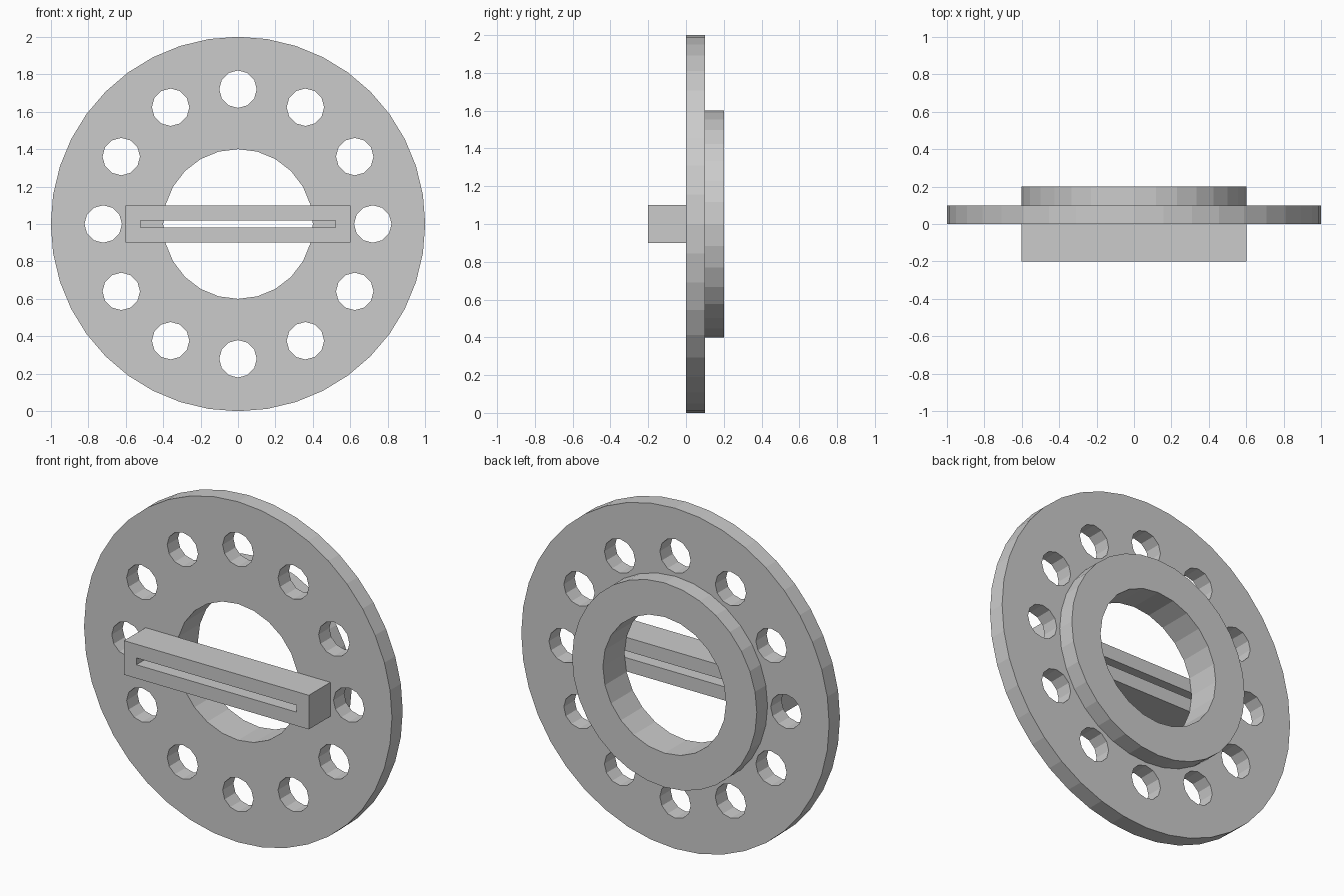
import bpy
import bmesh
from math import sin, cos, tau
from mathutils import Vector

cube = bpy.data.objects.get("Cube")
if cube:
    bpy.data.objects.remove(cube, do_unlink=True)

CENTRE_Z = 1.0

grey = bpy.data.materials.new("plain grey")
grey.use_nodes = True
colour = (0.6, 0.6, 0.6, 1.0)
grey.diffuse_color = colour
grey.node_tree.nodes["Principled BSDF"].inputs["Base Color"].default_value = colour


def circle(radius, sides, x=0.0, z=0.0):
    """Regular outline with a corner at the top."""
    return [(x + radius * sin(tau * i / sides), z + radius * cos(tau * i / sides))
            for i in range(sides)]


def rectangle(half_x, half_z):
    return [(-half_x, -half_z), (half_x, -half_z), (half_x, half_z), (-half_x, half_z)]


def plate(name, outlines, front, back):
    """Fill the first outline, leave the others as holes, extrude along y."""
    bm = bmesh.new()
    edges = []
    for outline in outlines:
        verts = [bm.verts.new((x, front, z)) for x, z in outline]
        edges += [bm.edges.new((a, b)) for a, b in zip(verts, verts[1:] + verts[:1])]
    bmesh.ops.triangle_fill(bm, edges=edges, use_beauty=True, normal=(0, -1, 0))
    result = bmesh.ops.extrude_face_region(bm, geom=bm.faces[:], use_keep_orig=True)
    moved = [g for g in result["geom"] if isinstance(g, bmesh.types.BMVert)]
    bmesh.ops.translate(bm, verts=moved, vec=Vector((0, back - front, 0)))
    bmesh.ops.recalc_face_normals(bm, faces=bm.faces[:])
    mesh = bpy.data.meshes.new(name)
    bm.to_mesh(mesh)
    bm.free()
    mesh.materials.append(grey)
    obj = bpy.data.objects.new(name, mesh)
    obj.location.z = CENTRE_Z
    bpy.context.collection.objects.link(obj)
    return obj


# Round flange with a central bore and a ring of twelve holes
bore = circle(0.4, 24)
holes = [circle(0.1, 12, x, z) for x, z in circle(0.72, 12)]
plate("flange_disc", [circle(1.0, 40), bore] + holes, 0.0, 0.1)

# Raised collar on the back
plate("back_collar", [circle(0.6, 30 + 2), bore], 0.1, 0.2)

# Slotted crossbar on the front
plate("slotted_bar", [rectangle(0.6, 0.1), rectangle(0.52, 0.02)], -0.2, 0.0)
